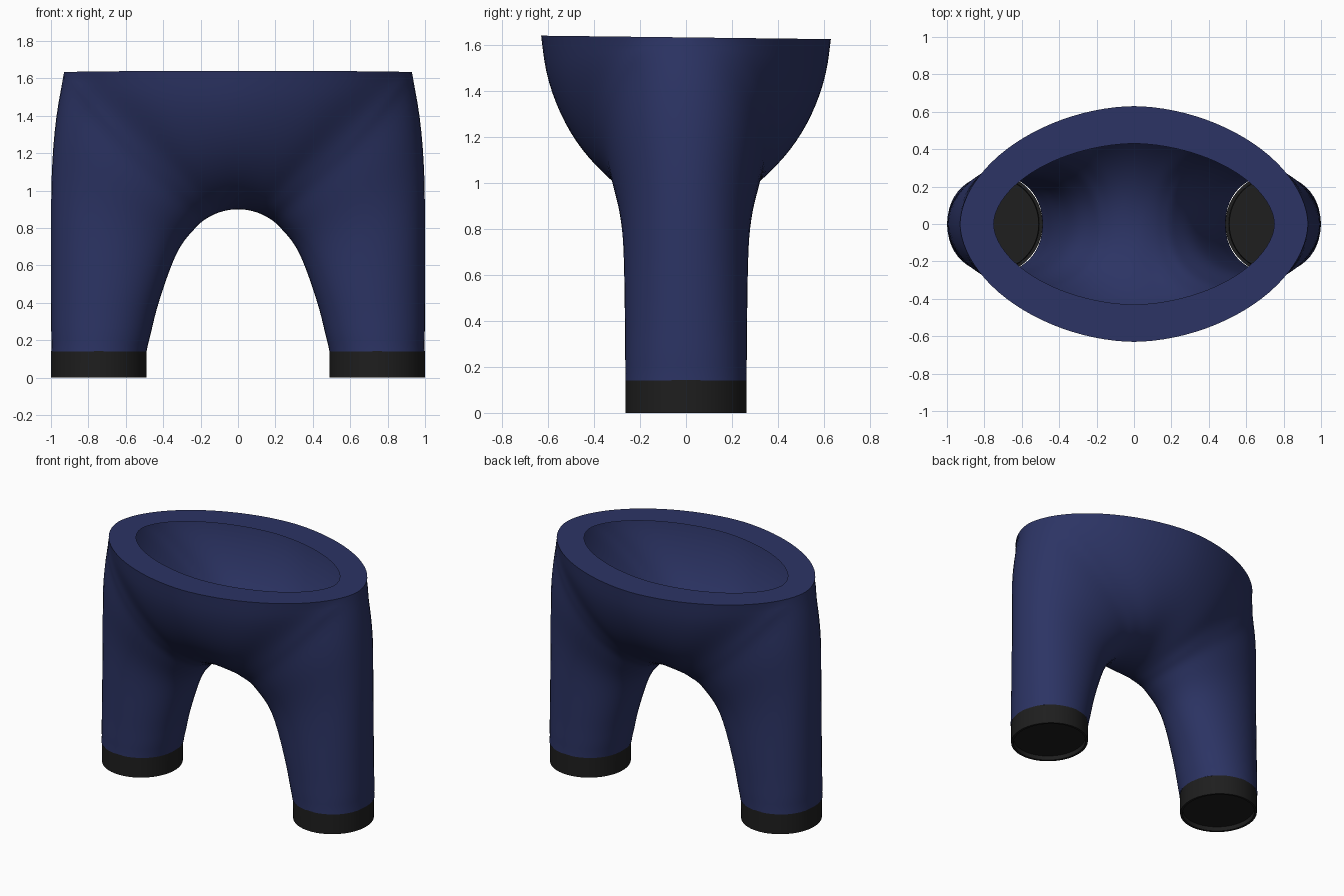
import bpy, bmesh, math
from mathutils import Vector

if "Cube" in bpy.data.objects:
    bpy.data.objects.remove(bpy.data.objects["Cube"])


def material(name, rgb):
    m = bpy.data.materials.new(name)
    m.diffuse_color = (*rgb, 1)
    m.use_nodes = True
    m.node_tree.nodes["Principled BSDF"].inputs["Base Color"].default_value = m.diffuse_color
    return m


NAVY = material("navy cloth", (0.025, 0.034, 0.128))
BLACK = material("black cuff", (0.013, 0.013, 0.013))

# Cross-section stations fanned from the ankle (first) to the centre seam (last):
# inner arch point, and the two curve handles leading out to the side or rim
STATIONS = [
    ((.489, 0, .14), (.489, .352, .14), (.999, .352, .14)),
    ((.425, 0, .40), (.425, .355, .40), (.998, .352, .42)),
    ((.325, 0, .67), (.325, .385, .68), (.995, .36, .95)),
    ((.22, 0, .81), (.21, .47, .81), (.95, .44, 1.43)),
    ((.145, 0, .865), (.145, .45, .86), (.61, .475, 1.38)),
    ((.07, 0, .893), (.07, .37, .89), (.31, .56, 1.25)),
    ((0, 0, .90), (0, .32, .90), (0, .60, 1.22)),
]
SIDE_Z = [.14, .42, 1.0, 1.633]
TOP = 1.633
STEPS, ACROSS = 8, 24


def rim_point(angle, a, b, power):
    c, s = max(math.cos(angle), 0), max(math.sin(angle), 0)
    return Vector((a * c ** (2 / power), b * s ** (2 / power), TOP))


def station_point(w, col):
    """Smooth interpolation of one column of the stations."""
    pts = [Vector(s[col]) for s in STATIONS]
    before = 2 * pts[0] - pts[1]
    after = Vector((-pts[-2].x, pts[-2].y, pts[-2].z))
    pts = [before] + pts + [after]
    k = min(int(w), len(STATIONS) - 2)
    t = w - k
    a, b, c, d = pts[k:k + 4]
    return 0.5 * (2 * b + (c - a) * t + (2 * a - 5 * b + 4 * c - d) * t ** 2
                  + (3 * b - a - 3 * c + d) * t ** 3)


def outer_point(w):
    """Outside seam up to the waist, then round the waist rim."""
    if w >= 3:
        return rim_point(math.radians((w - 3) * 30), .93, .63, 1.83)
    k = int(w)
    z = SIDE_Z[k] + (SIDE_Z[k + 1] - SIDE_Z[k]) * (w - k)
    return Vector((.998 - .068 * max(0, (z - .95) / .683) ** 2, 0, z))


def finish(bm, name, mat):
    bmesh.ops.remove_doubles(bm, verts=bm.verts, dist=0.0005)
    me = bpy.data.meshes.new(name)
    bm.to_mesh(me)
    bm.free()
    me.materials.append(mat)
    ob = bpy.data.objects.new(name, me)
    bpy.context.collection.objects.link(ob)
    bpy.ops.object.select_all(action='DESELECT')
    ob.select_set(True)
    bpy.context.view_layer.objects.active = ob
    bpy.ops.object.shade_smooth_by_angle(angle=math.radians(40))
    return ob


def add_quarters(bm, grid):
    """Mirror a quarter grid of points four ways."""
    for sx in (1, -1):
        for sy in (1, -1):
            vs = [[bm.verts.new((p.x * sx, p.y * sy, p.z - .012 * p.y * sy * (p.z / TOP) ** 4))
                   for p in r] for r in grid]
            for i in range(len(vs) - 1):
                for j in range(len(vs[0]) - 1):
                    q = [vs[i][j], vs[i + 1][j], vs[i + 1][j + 1], vs[i][j + 1]]
                    bm.faces.new(q if sx * sy > 0 else q[::-1])
    bmesh.ops.remove_doubles(bm, verts=bm.verts, dist=0.0005)


def relax(bm, rounds):
    """Smooth without shrinking: a step in, then a slightly larger step out."""
    near = [(v, [e.other_vert(v) for e in v.link_edges])
            for v in bm.verts if not v.is_boundary]
    for _ in range(rounds):
        for factor in (.5, -.515):
            moves = [sum((o.co for o in ns), Vector()) / len(ns) - v.co for v, ns in near]
            for (v, _ns), d in zip(near, moves):
                v.co += d * factor


# Trousers: one lofted quarter, repeated four ways and relaxed where the legs blend
rows = []
for i in range(STEPS * 6 + 1):
    w = i / STEPS
    p0, p1, p2 = (station_point(w, c) for c in range(3))
    p3 = outer_point(w)
    row = []
    for j in range(ACROSS + 1):
        t = j / ACROSS
        s = 1 - t
        row.append(s**3 * p0 + 3 * s * s * t * p1 + 3 * s * t * t * p2 + t**3 * p3)
    rows.append(row)
bm = bmesh.new()
add_quarters(bm, rows)
relax(bm, 40)

# Waist rim: a flat band inside the top edge
rim = []
for i in range(STEPS * 3 + 1):
    a = math.radians(i * 30 / STEPS)
    rim.append([rim_point(a, .93, .63, 1.83), rim_point(a, .75, .43, 1.83)])
add_quarters(bm, rim)
finish(bm, "trousers", NAVY)

# Ankle cuffs: short bands with a recessed sole
N = 96
RINGS = [(.744, .255, .264, .142), (.7445, .2545, .264, 0),
         (.7445, .238, .249, 0), (.7445, .235, .246, .03)]
for side, name in ((1, "right_cuff"), (-1, "left_cuff")):
    bm = bmesh.new()
    loops = []
    for cx, rx, ry, z in RINGS:
        loops.append([bm.verts.new((side * cx + rx * math.cos(2 * math.pi * k / N),
                                    ry * math.sin(2 * math.pi * k / N), z)) for k in range(N)])
    for a, b in zip(loops, loops[1:]):
        for k in range(N):
            n = (k + 1) % N
            bm.faces.new((a[k], b[k], b[n], a[n]))
    bm.faces.new(loops[-1][::-1])
    finish(bm, name, BLACK)
